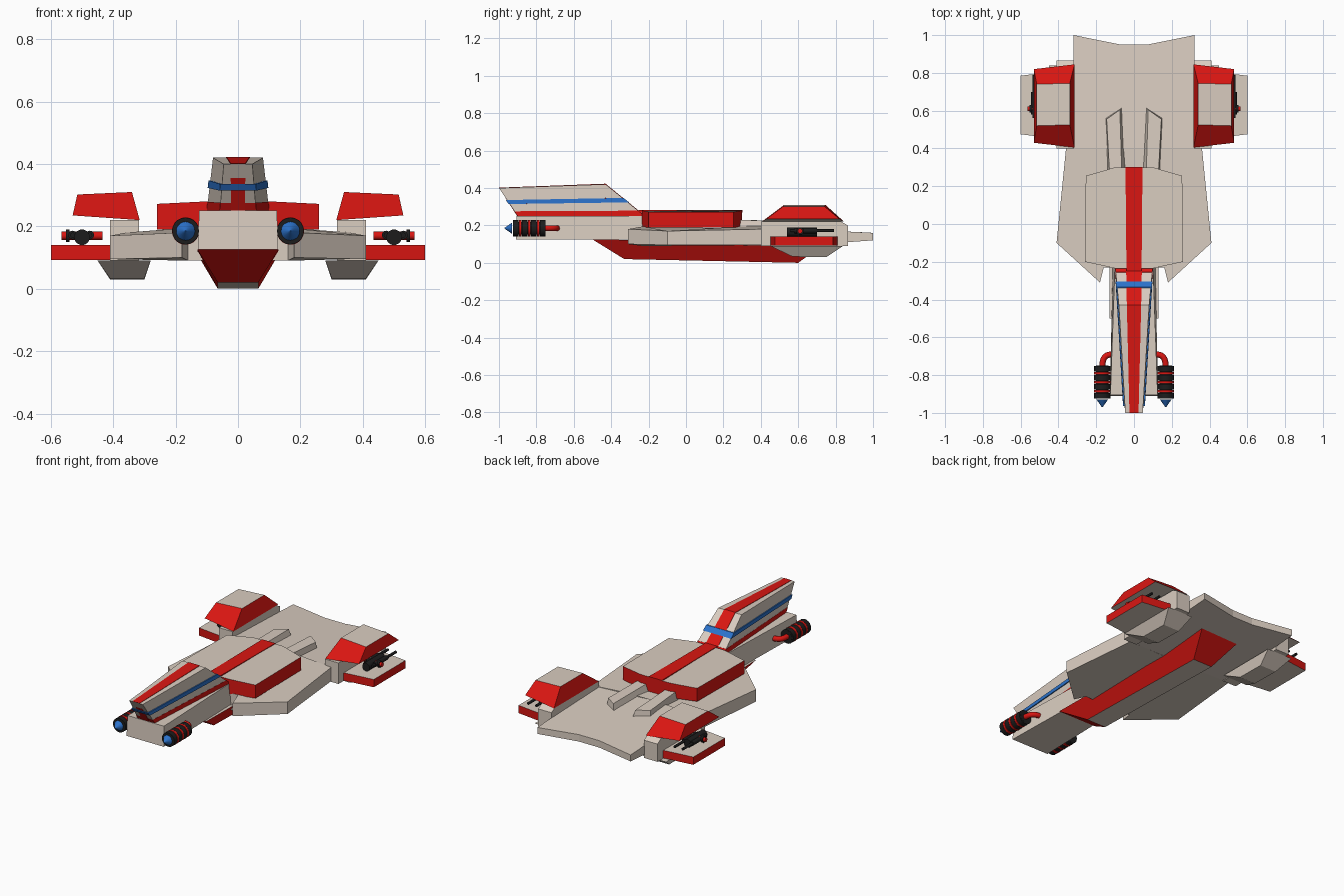
import bpy, bmesh
from mathutils import Vector

if "Cube" in bpy.data.objects:
    bpy.data.objects.remove(bpy.data.objects["Cube"])


def material(name, rgb):
    m = bpy.data.materials.new(name)
    m.diffuse_color = (*rgb, 1)
    m.use_nodes = True
    m.node_tree.nodes["Principled BSDF"].inputs["Base Color"].default_value = m.diffuse_color
    return m


BEIGE = material("beige", (0.70, 0.61, 0.53))
RED = material("red", (0.70, 0.008, 0.006))
BLUE = material("blue", (0.025, 0.17, 0.60))
BLACK = material("black", (0.012, 0.012, 0.012))


def finish(name, bm, mats, mirror):
    bmesh.ops.recalc_face_normals(bm, faces=bm.faces)
    me = bpy.data.meshes.new(name)
    bm.to_mesh(me)
    bm.free()
    for m in mats:
        me.materials.append(m)
    ob = bpy.data.objects.new(name, me)
    bpy.context.collection.objects.link(ob)
    if mirror:
        ob.modifiers.new("mirror", 'MIRROR').use_mirror_merge = False
    return ob


def prism(name, low, high, side=BEIGE, top=BEIGE, bottom=BEIGE, mirror=False):
    """Solid between two rings that have the same number of points."""
    bm = bmesh.new()
    a = [bm.verts.new(p) for p in low]
    b = [bm.verts.new(p) for p in high]
    bm.faces.new(a).material_index = 2
    bm.faces.new(b).material_index = 1
    n = len(a)
    for i in range(n):
        j = (i + 1) % n
        bm.faces.new((a[i], a[j], b[j], b[i]))
    return finish(name, bm, (side, top, bottom), mirror)


def sym(half):
    """Close a right-hand half outline with its mirror image."""
    return half + [(-x, y, z) for x, y, z in reversed(half) if x > 0]


def rod(name, p0, p1, r0, r1, mat, mirror=True, seg=20):
    p0, p1 = Vector(p0), Vector(p1)
    bm = bmesh.new()
    bmesh.ops.create_cone(bm, cap_ends=True, segments=seg, radius1=r0, radius2=r1,
                          depth=(p1 - p0).length)
    bm.transform((p1 - p0).to_track_quat('Z', 'Y').to_matrix().to_4x4())
    bmesh.ops.translate(bm, verts=bm.verts, vec=(p0 + p1) / 2)
    for f in bm.faces:
        f.smooth = len(f.verts) < 5
    for e in bm.edges:
        e.smooth = all(f.smooth for f in e.link_faces)
    return finish(name, bm, (mat,), mirror)


# Main hull plate, front and tail halves: (x, y, bottom z, top z)
def plate(name, pts):
    prism(name, sym([(x, y, lo) for x, y, lo, hi in pts]),
          sym([(x, y, hi) for x, y, lo, hi in pts]))


plate("front_hull_plate", [(0.16, -0.23, 0.09, 0.195), (0.18, -0.31, 0.10, 0.18),
                           (0.41, -0.10, 0.095, 0.17), (0.36, 0.40, 0.095, 0.18),
                           (0.10, 0.40, 0.09, 0.20)])
plate("tail_hull_plate", [(0.10, 0.40, 0.09, 0.20), (0.36, 0.40, 0.095, 0.18),
                          (0.32, 0.86, 0.11, 0.167), (0.32, 1.00, 0.12, 0.16),
                          (0.07, 0.95, 0.12, 0.163)])

# Raised deck with red rim
deck = [(0.10, -0.235), (0.26, -0.20), (0.255, 0.255), (0.10, 0.30)]
prism("upper_deck", sym([(x, y, 0.19) for x, y in deck]),
      sym([(x, y, 0.28 if x < 0.2 else 0.272) for x, y in deck]), side=RED)
prism("deck_stripe", sym([(0.04, -0.25, 0.27), (0.045, 0.302, 0.27)]),
      sym([(0.04, -0.25, 0.283), (0.045, 0.302, 0.283)]), RED, RED, RED)

# Neck box under the fin
prism("neck", sym([(0.128, -0.91, 0.125), (0.112, -0.20, 0.125)]),
      sym([(0.125, -0.905, 0.25), (0.10, -0.20, 0.25)]))

# Keel with red sides
prism("keel", sym([(0.065, -0.33, 0.02), (0.065, 0.60, 0.0)]),
      sym([(0.13, -0.50, 0.125), (0.13, 0.75, 0.11)]), side=RED)

# Swept fin built from coloured layers
FIN_LOW = ((0.058, -0.90, 0.25), (0.10, -0.22, 0.25))
FIN_HIGH = ((0.046, -1.00, 0.40), (0.08, -0.43, 0.42))


def fin_ring(t, grow):
    pts = [Vector(a).lerp(Vector(b), t) for a, b in zip(FIN_LOW, FIN_HIGH)]
    return sym([(p.x + grow, p.y + s * grow, p.z) for p, s in zip(pts, (-1, 1))])


for name, t0, t1, grow, mat in (("fin_red_base", 0, 0.17, 0.001, RED),
                                ("fin_lower", 0.17, 0.43, 0, BEIGE),
                                ("fin_blue_band", 0.43, 0.57, 0.006, BLUE),
                                ("fin_upper", 0.57, 1, 0, BEIGE)):
    prism(name, fin_ring(t0, grow), fin_ring(t1, grow), mat, mat, mat)

# Red stripe running over the fin
path = [(0.022, -0.903, 0.25), (0.024, -1.0, 0.402), (0.038, -0.43, 0.423), (0.042, -0.217, 0.25)]
prism("fin_stripe", path, [(-x, y, z) for x, y, z in path], RED, RED, RED)

# Rails behind the deck
prism("deck_rail", [(0.045, 0.28, 0.18), (0.065, 0.615, 0.18), (0.15, 0.56, 0.18), (0.14, 0.28, 0.18)],
      [(0.065, 0.28, 0.23), (0.075, 0.605, 0.222), (0.145, 0.555, 0.22), (0.13, 0.28, 0.23)],
      mirror=True)

# Side pods: column, belly, red hood, winglet
col = [(0.40, 0.09), (0.40, 0.22), (0.83, 0.22), (0.865, 0.20), (0.865, 0.09)]
prism("pod_column", [(0.318, y, z) for y, z in col], [(0.41, y, z) for y, z in col], mirror=True)
prism("pod_belly", [(0.30, 0.57, 0.033), (0.41, 0.57, 0.033), (0.41, 0.75, 0.03), (0.30, 0.75, 0.03)],
      [(0.28, 0.45, 0.09), (0.45, 0.45, 0.09), (0.45, 0.84, 0.09), (0.28, 0.84, 0.09)], mirror=True)
prism("pod_hood", [(0.315, 0.405, 0.22), (0.53, 0.43, 0.235), (0.53, 0.82, 0.235), (0.315, 0.845, 0.22)],
      [(0.34, 0.525, 0.31), (0.515, 0.52, 0.302), (0.515, 0.74, 0.302), (0.34, 0.745, 0.31)],
      side=RED, mirror=True)
wing = [(0.40, 0.45), (0.60, 0.475), (0.60, 0.785), (0.40, 0.81)]
prism("pod_winglet", [(x, y, 0.092) for x, y in wing], [(x, y, 0.14) for x, y in wing],
      side=RED, mirror=True)

# Rear-facing guns on the winglets
rod("gun_body", (0.50, 0.54, 0.165), (0.50, 0.70, 0.165), 0.025, 0.025, BLACK)
rod("gun_axle", (0.435, 0.61, 0.17), (0.565, 0.61, 0.17), 0.013, 0.013, RED)
rod("gun_hub", (0.54, 0.61, 0.17), (0.552, 0.61, 0.17), 0.02, 0.02, BLACK)
for i, x in enumerate((0.475, 0.53)):
    rod(f"gun_barrel_{i}", (x, 0.56, 0.172), (x, 0.79, 0.172), 0.008, 0.008, BLACK, seg=12)
    rod(f"gun_sleeve_{i}", (x, 0.58, 0.172), (x, 0.70, 0.172), 0.014, 0.014, BLACK, seg=12)

# Nose cannons: core, black discs, red rings, blue tip
X, Z = 0.168, 0.185
rod("cannon_core", (X, -0.925, Z), (X, -0.75, Z), 0.034, 0.034, BLACK)
for i in range(4):
    y = -0.925 + i * 0.048
    rod(f"cannon_disc_{i}", (X, y, Z), (X, y + 0.03, Z), 0.043, 0.043, BLACK)
    if i < 3:
        rod(f"cannon_ring_{i}", (X, y + 0.032, Z), (X, y + 0.046, Z), 0.044, 0.044, RED)
rod("cannon_tip", (X, -0.93, Z), (X, -0.97, Z), 0.03, 0.002, BLUE)

# Bent red pipes joining the cannons to the neck
cu = bpy.data.curves.new("cannon_pipe", 'CURVE')
cu.dimensions = '3D'
cu.bevel_depth = 0.016
cu.bevel_resolution = 3
cu.resolution_u = 6
cu.materials.append(RED)
for s in (1, -1):
    sp = cu.splines.new('BEZIER')
    sp.bezier_points.add(1)
    for bp, co, h in zip(sp.bezier_points, ((0.168, -0.76), (0.105, -0.69)), ((0, 0.06), (-0.045, 0))):
        c, d = Vector((s * co[0], co[1], Z)), Vector((s * h[0], h[1], 0))
        bp.co, bp.handle_left, bp.handle_right = c, c - d, c + d
bpy.context.collection.objects.link(bpy.data.objects.new("cannon_pipe", cu))
